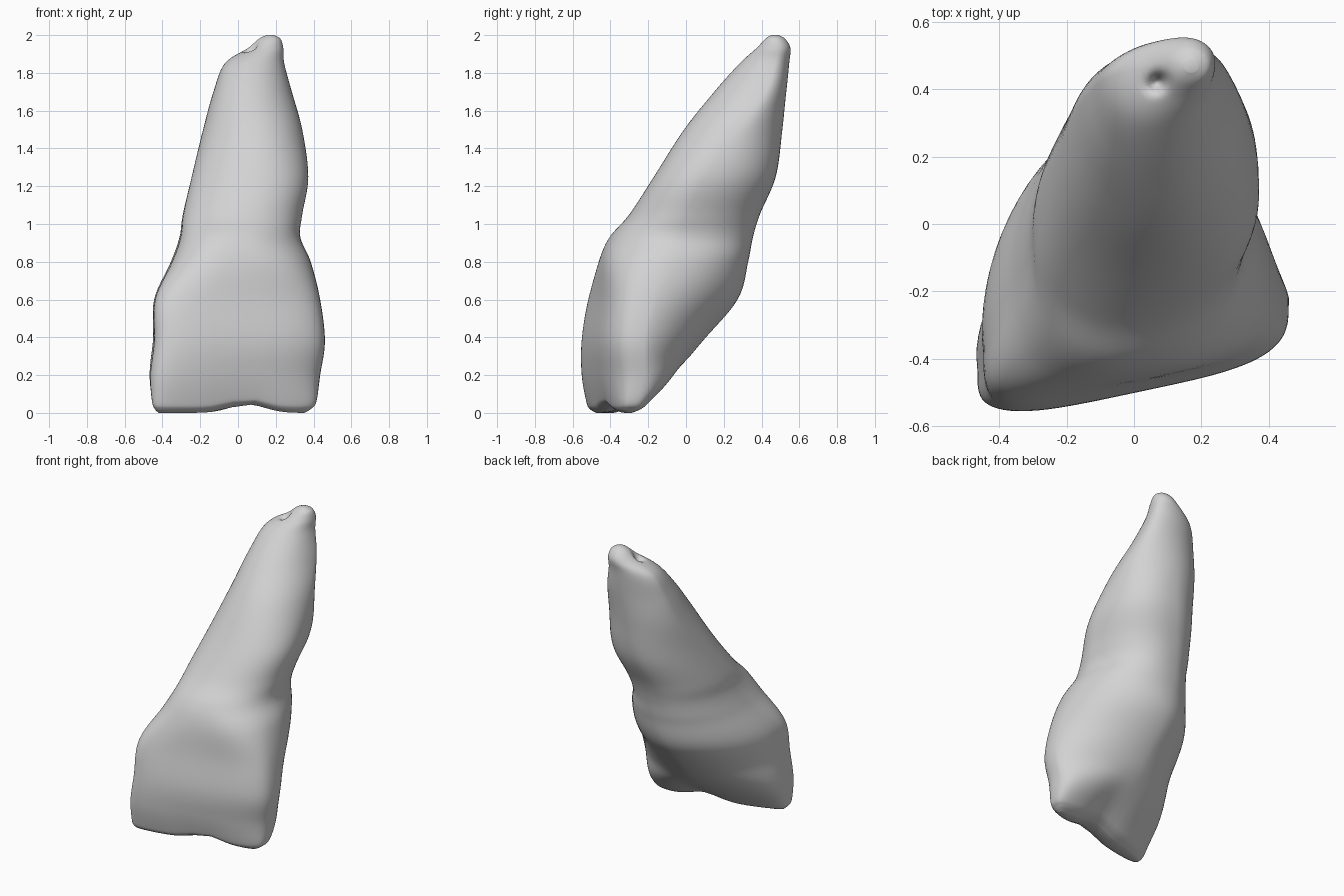
import bpy
import bmesh
import math

cube = bpy.data.objects.get("Cube")
if cube:
    bpy.data.objects.remove(cube, do_unlink=True)

SEGMENTS = 72
STEPS = 7

# Cross-sections from the biting edge to the root tip:
# height, right edge x, left edge x, right edge y, left edge y, depth in front, depth behind
SECTIONS = [
    (0, -.42, .35, -.46, -.3, .03, .04),
    (.02, -.44, .385, -.465, -.285, .07, .09),
    (.06, -.455, .415, -.465, -.27, .095, .135),
    (.2, -.465, .435, -.43, -.22, .165, .25),
    (.38, -.445, .46, -.41, -.22, .185, .4),
    (.6, -.44, .435, -.35, -.18, .21, .535),
    (.8, -.35, .385, -.2, -.1, .3, .475),
    (.93, -.305, .33, -.12, -.04, .32, .43),
    (1.05, -.29, .34, -.03, 0, .285, .405),
    (1.25, -.245, .372, .12, .1, .28, .365),
    (1.5, -.185, .34, .3, .28, .3, .22),
    (1.7, -.13, .285, .39, .42, .255, .125),
    (1.85, -.07, .245, .44, .47, .17, .09),
    (1.93, .05, .24, .465, .48, .1, .08),
    (1.98, .11, .225, .475, .475, .055, .05),
    (2, .15, .19, .47, .47, .02, .02),
]


def blend(a, b, low, high, value):
    """Ease from a to b while value runs from low to high."""
    t = min(max((value - low) / (high - low), 0), 1)
    return a + (b - a) * t * t * (3 - 2 * t)


def spline(a, b, c, d, t):
    """Smooth curve from b to c, with neighbours a and d."""
    return b + t / 2 * (c - a + t * (2 * a - 5 * b + 4 * c - d
                                     + t * (3 * (b - c) + d - a)))


def smooth_sections():
    last = len(SECTIONS) - 1
    for i in range(last):
        around = [SECTIONS[min(max(i + k, 0), last)] for k in (-1, 0, 1, 2)]
        for step in range(STEPS):
            yield [spline(*column, step / STEPS) for column in zip(*around)]
    yield SECTIONS[-1]


def outline(section):
    """Rounded outline with its own fullness in front and on each back side."""
    z, x_right, x_left, y_right, y_left, front, behind = section
    front_power = blend(3.8, 2.1, .5, 1.05, z)
    back_right_power = blend(2.6, 1.9, 0, .5, z)
    back_left_power = (blend(2.6, 1.6, 0, .3, z) + blend(0, .9, .45, 1, z)
                       - blend(0, .5, 1.2, 1.6, z))
    # the back ridge leans to the right side of the crown
    lean = blend(0, .07, .05, .35, z) - blend(0, .07, .8, 1.4, z)
    for k in range(SEGMENTS):
        angle = math.tau * k / SEGMENTS
        c, s = math.cos(angle), math.sin(angle)
        if s < 0:
            power = 2 / front_power
        else:
            power = 2 / (back_left_power if c > 0 else back_right_power)
        share = (math.copysign(abs(c) ** power, c) + 1) / 2
        rise = math.copysign(abs(s) ** power, s)
        x = x_right + (x_left - x_right) * share - lean * max(rise, 0)
        y = y_right + (y_left - y_right) * share
        y += rise * (front if s < 0 else behind)
        # shallow notch in the biting edge
        notch = .045 * math.exp(-((x - .05) / .13) ** 2) * max(0, 1 - z / .3)
        yield x, y, z + notch


def close_end(ring):
    """Close a ring with strips running from its front to its back."""
    for k in range(SEGMENTS // 2):
        corners = (ring[k], ring[k + 1], ring[-k - 1], ring[-k])
        bm.faces.new(dict.fromkeys(corners))


# Skin the outlines into one closed body
bm = bmesh.new()
rings = [[bm.verts.new(p) for p in outline(s)] for s in smooth_sections()]
for low, high in zip(rings, rings[1:]):
    for k in range(SEGMENTS):
        n = (k + 1) % SEGMENTS
        bm.faces.new((low[k], low[n], high[n], high[k]))
close_end(rings[0])
close_end(rings[-1])

# Small canal opening beside the root tip
for vert in bm.verts:
    if vert.co.z > 1.8:
        distance = math.hypot(vert.co.x - .07, vert.co.y - .42)
        vert.co.z -= .06 * math.exp(-(distance / .025) ** 2)

bmesh.ops.recalc_face_normals(bm, faces=bm.faces)
mesh = bpy.data.meshes.new("tooth")
bm.to_mesh(mesh)
bm.free()

# Single plain material
enamel = bpy.data.materials.new("pale_grey")
enamel.use_nodes = True
color = (.65, .65, .65, 1)
enamel.diffuse_color = color
enamel.node_tree.nodes["Principled BSDF"].inputs["Base Color"].default_value = color
mesh.materials.append(enamel)

tooth = bpy.data.objects.new("tooth", mesh)
bpy.context.collection.objects.link(tooth)
for polygon in mesh.polygons:
    polygon.use_smooth = True
